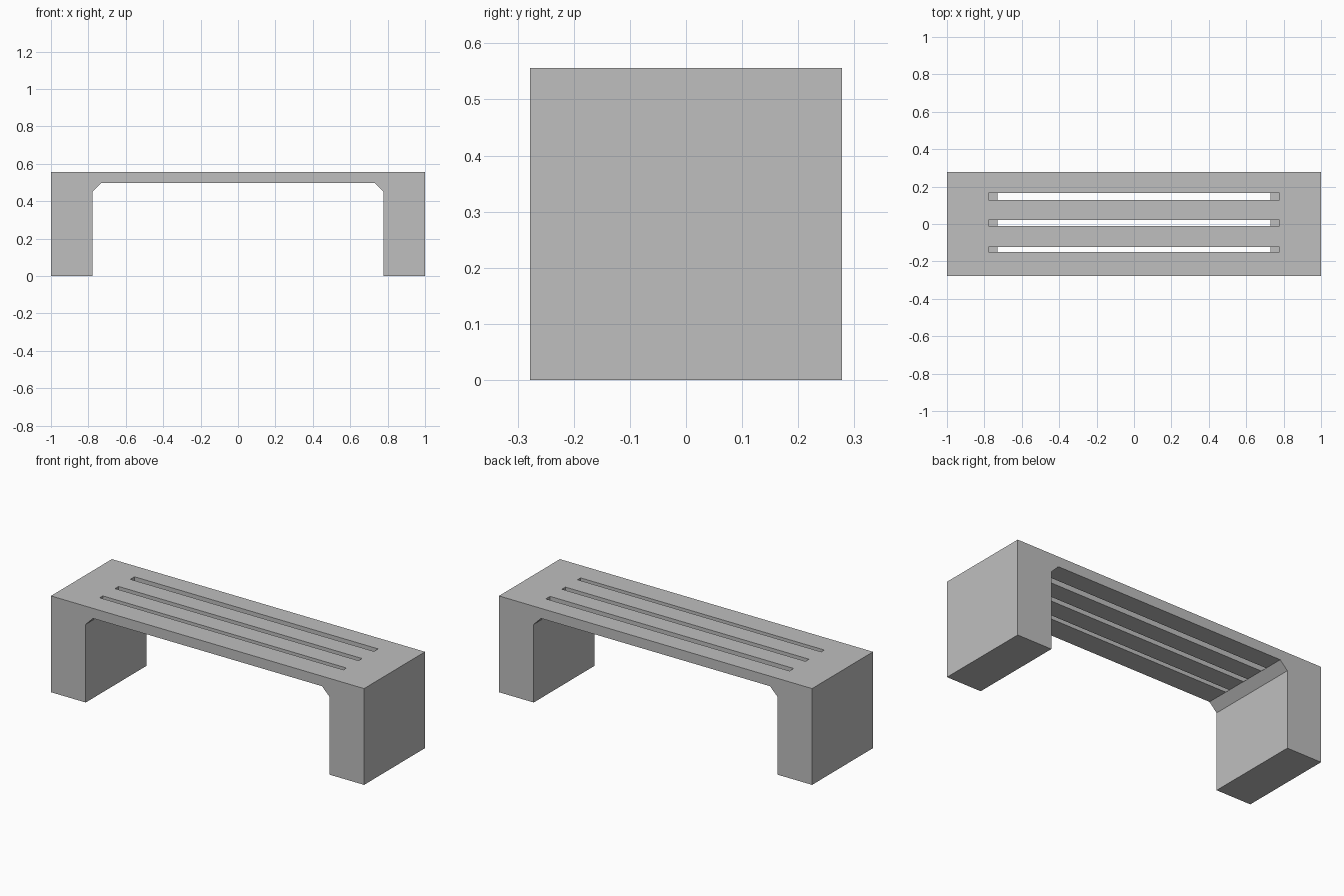
import bpy
import bmesh

cube = bpy.data.objects.get("Cube")
if cube:
    bpy.data.objects.remove(cube, do_unlink=True)

# Single concrete grey
concrete = bpy.data.materials.new("concrete_grey")
concrete.use_nodes = True
colour = (0.52, 0.52, 0.52, 1)
concrete.diffuse_color = colour
concrete.node_tree.nodes["Principled BSDF"].inputs["Base Color"].default_value = colour

HALF_LENGTH, HALF_DEPTH, HEIGHT = 1.0, 0.278, 0.556
LEG_INNER = 0.778
SEAT_BOTTOM = 0.498
BRACE = 0.047


def prism(name, profile, y0, y1):
    """Extrude an x-z profile from y0 to y1."""
    bm = bmesh.new()
    face = bm.faces.new([bm.verts.new((x, y0, z)) for x, z in profile])
    moved = bmesh.ops.extrude_face_region(bm, geom=[face])["geom"]
    verts = [v for v in moved if isinstance(v, bmesh.types.BMVert)]
    bmesh.ops.translate(bm, verts=verts, vec=(0, y1 - y0, 0))
    bmesh.ops.recalc_face_normals(bm, faces=bm.faces)
    mesh = bpy.data.meshes.new(name)
    bm.to_mesh(mesh)
    bm.free()
    mesh.materials.append(concrete)
    obj = bpy.data.objects.new(name, mesh)
    bpy.context.collection.objects.link(obj)
    return obj


# Solid end blocks, each with a chamfered corner brace under the seat
leg_profile = [
    (LEG_INNER, 0), (HALF_LENGTH, 0), (HALF_LENGTH, HEIGHT), (LEG_INNER, HEIGHT),
    (LEG_INNER, SEAT_BOTTOM), (LEG_INNER - BRACE, SEAT_BOTTOM),
    (LEG_INNER, SEAT_BOTTOM - BRACE),
]
for side, sign in (("left", 1), ("right", -1)):
    prism(side + "_leg", [(sign * x, z) for x, z in leg_profile], -HALF_DEPTH, HALF_DEPTH)

# Seat slats, separated by three narrow slots
slat_profile = [
    (-LEG_INNER, SEAT_BOTTOM), (LEG_INNER, SEAT_BOTTOM),
    (LEG_INNER, HEIGHT), (-LEG_INNER, HEIGHT),
]
slats = [(-HALF_DEPTH, -0.15), (-0.122, -0.011), (0.021, 0.129), (0.167, HALF_DEPTH)]
for i, (y0, y1) in enumerate(slats, 1):
    prism(f"seat_slat_{i}", slat_profile, y0, y1)
